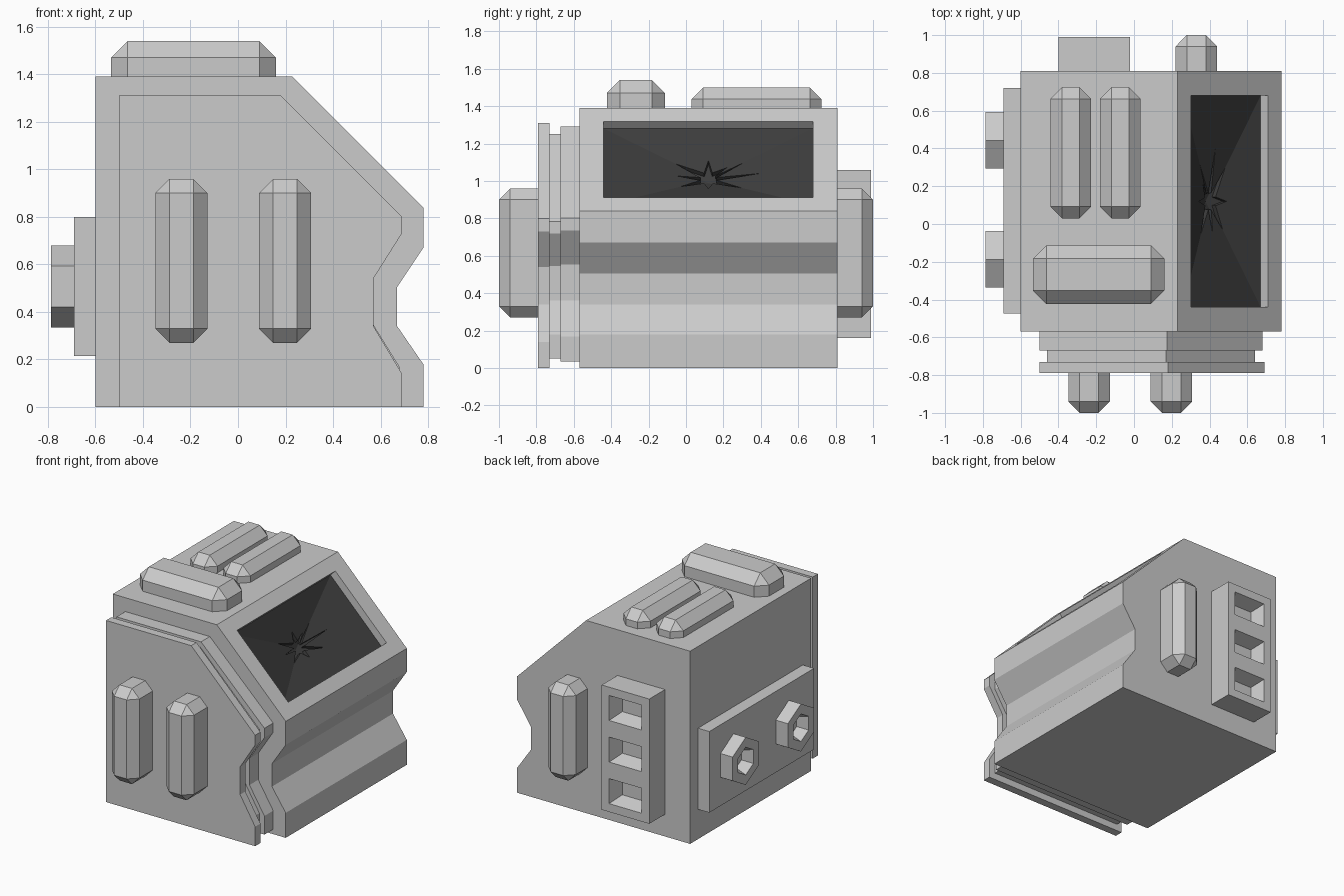
import bpy, bmesh, math
from mathutils import Matrix, Vector

if "Cube" in bpy.data.objects:
    bpy.data.objects.remove(bpy.data.objects["Cube"])


def finish(name, bm, recalc=True):
    if recalc:
        bmesh.ops.recalc_face_normals(bm, faces=bm.faces)
    mesh = bpy.data.meshes.new(name)
    bm.to_mesh(mesh)
    bm.free()
    ob = bpy.data.objects.new(name, mesh)
    bpy.context.collection.objects.link(ob)
    return ob


def frame(origin, x, z):
    """Matrix whose local X and Z point along the given world directions."""
    x, z = Vector(x).normalized(), Vector(z).normalized()
    m = Matrix((x, z.cross(x), z)).transposed().to_4x4()
    m.translation = origin
    return m


def loft(name, rings, m=Matrix(), closed=True):
    """Skin equal-sized rings of points; cap both ends when closed."""
    bm = bmesh.new()
    vs = [[bm.verts.new(m @ Vector(p)) for p in r] for r in rings]
    n = len(rings[0])
    for a, b in zip(vs, vs[1:]):
        for i in range(n):
            j = (i + 1) % n
            bm.faces.new((a[i], a[j], b[j], b[i]))
    if closed:
        bm.faces.new(vs[0][::-1])
        bm.faces.new(vs[-1])
    bmesh.ops.remove_doubles(bm, verts=bm.verts, dist=1e-5)
    return finish(name, bm, closed)


def prism(profile, y0, y1):
    bm = bmesh.new()
    f = bm.faces.new([bm.verts.new((x, y0, z)) for x, z in profile])
    r = bmesh.ops.extrude_face_region(bm, geom=[f])
    vs = [g for g in r["geom"] if isinstance(g, bmesh.types.BMVert)]
    bmesh.ops.translate(bm, verts=vs, vec=(0, y1 - y0, 0))
    bmesh.ops.recalc_face_normals(bm, faces=bm.faces)
    return bm


def box(name, lo, hi):
    return finish(name, prism([(lo[0], lo[2]), (hi[0], lo[2]), (hi[0], hi[2]), (lo[0], hi[2])], lo[1], hi[1]))


def pill(name, m, w, l, h, c):
    """Raised bar with every exposed edge chamfered."""
    a, b = w / 2, l / 2
    octo = [(a, -b + c), (a, b - c), (a - c, b), (-a + c, b),
            (-a, b - c), (-a, -b + c), (-a + c, -b), (a - c, -b)]
    p, q = a - c, b - c
    top = [(p, -q), (p, q), (p, q), (-p, q), (-p, q), (-p, -q), (-p, -q), (p, -q)]
    loft(name, [[(x, y, z) for x, y in r] for r, z in ((octo, 0), (octo, h - c), (top, h))], m)


# Main body with a framed recess in its sloping face
bm = prism([(-.6, 0), (.78, 0), (.78, .18), (.67, .34), (.67, .505), (.78, .67),
            (.78, .84), (.23, 1.39), (-.6, 1.39)], -.57, .81)
slope = max(bm.faces, key=lambda f: f.normal.dot(Vector((1, 0, 1))))
bmesh.ops.inset_region(bm, faces=[slope], thickness=.1, use_even_offset=True)
for v in slope.verts:
    v.co.y = .68 if v.co.y > .12 else -.44
bmesh.ops.inset_individual(bm, faces=[slope], thickness=0, depth=-.055)
bmesh.ops.delete(bm, geom=[slope], context='FACES_ONLY')
finish("body", bm, False)

# Cracked dark screen: a shallow funnel with a star-shaped break
U, V = .56, .289
corner = math.degrees(math.atan2(U, V))
tips = sorted([(corner, .2), (180 - corner, .22), (180 + corner, .2), (360 - corner, .17),
               (0, .1), (90, .28), (125, .12), (180, .11), (270, .17)])
rays = []
for i, (a, r) in enumerate(tips):
    nxt = tips[(i + 1) % len(tips)][0] + (360 if i == len(tips) - 1 else 0)
    rays += [(a, r), ((a + nxt) / 2, .045)]
rim, star, pit, centre = [], [], [], []
for a, r in rays:
    c, s = math.cos(math.radians(a)), math.sin(math.radians(a))
    t = min(V / max(abs(c), 1e-6), U / max(abs(s), 1e-6))
    d = -.055 - .1 * (1 - r / t)
    rim.append((t * c, t * s, -.055))
    star.append((r * c, r * s, d))
    pit.append((r * c * .95, r * s * .95, d - .025))
    centre.append((0, 0, -.18))
screen = loft("screen", [rim, star, pit, centre],
              frame((.505, .12, 1.115), (1, 0, -1), (1, 0, 1)), False)
dark = bpy.data.materials.new("dark_glass")
dark.diffuse_color = (.045, .045, .045, 1)
dark.use_nodes = True
dark.node_tree.nodes["Principled BSDF"].inputs["Base Color"].default_value = dark.diffuse_color
screen.data.materials.append(dark)

# Stepped front panel: collar, groove and cover plate
plate = [(-.5, 0), (.69, 0), (.69, .14), (.57, .34), (.57, .54), (.69, .73),
         (.69, .8), (.18, 1.31), (-.5, 1.31)]
for name, y0, y1, x0, x1, z0, z1 in (("front_collar", -.67, -.57, -.5, .68, .035, 1.29),
                                     ("front_groove", -.73, -.67, -.46, .64, .05, 1.25),
                                     ("front_plate", -.79, -.73, -.5, .69, 0, 1.31)):
    pts = [(x0 + (x + .5) / 1.19 * (x1 - x0), z0 + z / 1.31 * (z1 - z0)) for x, z in plate]
    finish(name, prism(pts, y0, y1))

# Chamfered bars on front, back and top
for i, x in enumerate((-.238, .198)):
    pill(f"front_bar_{i + 1}", frame((x, -.79, .615), (1, 0, 0), (0, -1, 0)), .22, .69, .21, .06)
pill("back_bar", frame((.33, .81, .615), (-1, 0, 0), (0, 1, 0)), .22, .69, .19, .06)
for i, x in enumerate((-.335, -.073)):
    pill(f"top_bar_{i + 1}", frame((x, .377, 1.39), (1, 0, 0), (0, 0, 1)), .215, .695, .11, .062)
pill("top_wide_bar", frame((-.187, -.268, 1.39), (1, 0, 0), (0, 0, 1)), .695, .31, .15, .07)

# Back socket block with three tapered pockets
bm = prism([(-.4, .16), (-.02, .16), (-.02, 1.06), (-.4, 1.06)], .81, .99)
for z in (.46, .76):
    bmesh.ops.bisect_plane(bm, geom=bm.verts[:] + bm.edges[:] + bm.faces[:],
                           plane_co=(0, 0, z), plane_no=(0, 0, 1))
bm.normal_update()
cells = [f for f in bm.faces if f.normal.y > .9]
bmesh.ops.inset_individual(bm, faces=cells, thickness=.06, use_even_offset=True)
bmesh.ops.inset_individual(bm, faces=cells, thickness=.035, depth=-.1, use_even_offset=True)
finish("back_socket_block", bm, False)

# Left side plate with two hollow hexagonal knobs
box("side_plate", (-.69, -.475, .215), (-.6, .72, .8))
for i, y in enumerate((-.187, .443)):
    rings = [[(r * math.sin(k * math.pi / 3), -r * math.cos(k * math.pi / 3), z) for k in range(6)]
             for r, z in ((.172, 0), (.172, .097), (.1, .097), (.07, .02))]
    loft(f"side_hex_knob_{i + 1}", rings, frame((-.69, y, .507), (0, -1, 0), (-1, 0, 0)))
